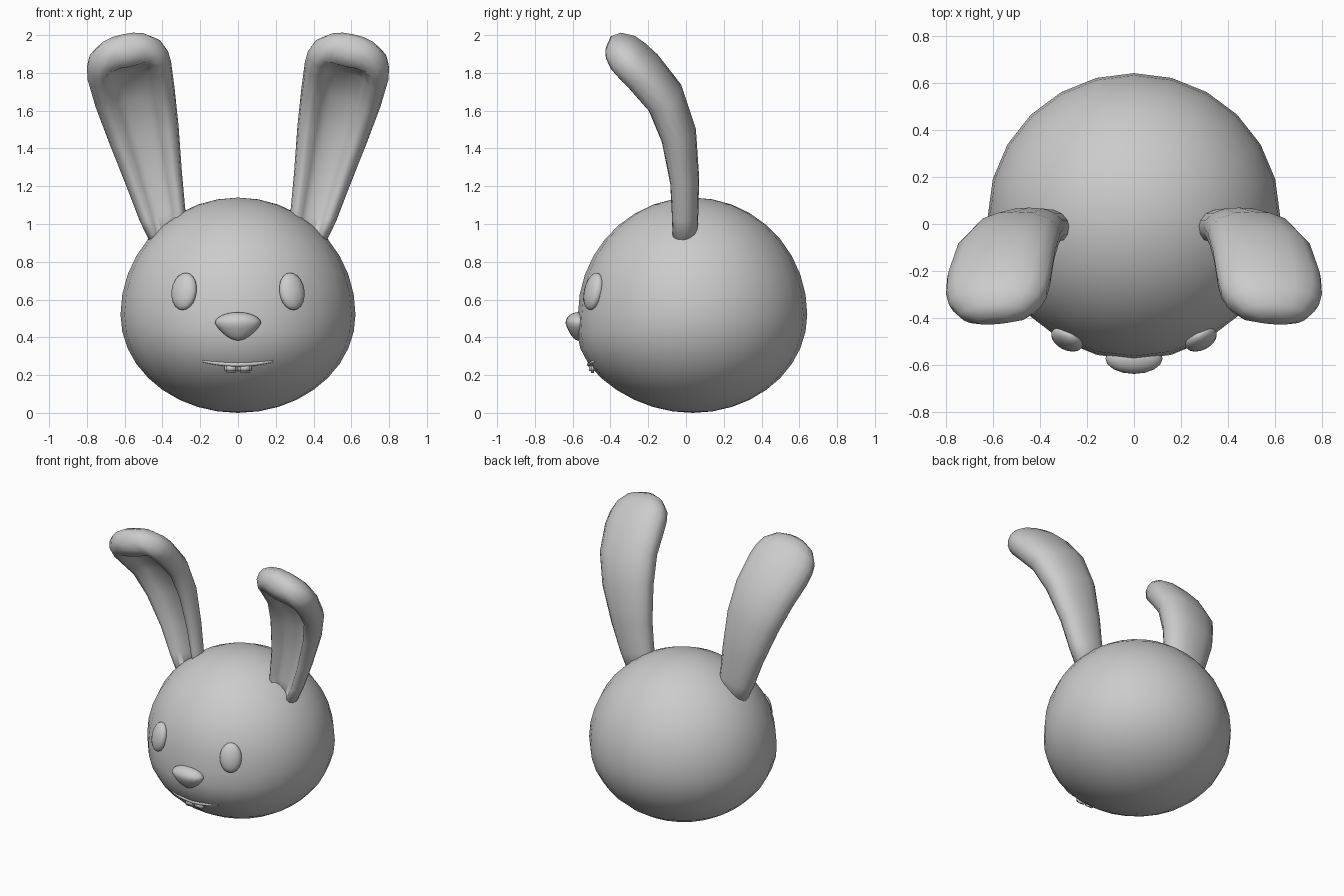
import bpy, bmesh, math
from mathutils import Vector, Matrix

if "Cube" in bpy.data.objects:
    bpy.data.objects.remove(bpy.data.objects["Cube"])


def finish(bm, name, mirror=False):
    bmesh.ops.recalc_face_normals(bm, faces=bm.faces)
    for f in bm.faces:
        f.smooth = True
    me = bpy.data.meshes.new(name)
    bm.to_mesh(me)
    bm.free()
    ob = bpy.data.objects.new(name, me)
    bpy.context.collection.objects.link(ob)
    if mirror:
        ob.modifiers.new("mirror", 'MIRROR')
    return ob


def ball(u, v):
    bm = bmesh.new()
    bmesh.ops.create_uvsphere(bm, u_segments=u, v_segments=v, radius=1)
    return bm


def loft(rings):
    bm = bmesh.new()
    loops = [[bm.verts.new(p) for p in r] for r in rings]
    n = len(loops[0])
    for a, b in zip(loops, loops[1:]):
        for i in range(n):
            j = (i + 1) % n
            bm.faces.new((a[i], a[j], b[j], b[i]))
    for l in (loops[0], loops[-1]):
        c = bm.verts.new(sum((v.co for v in l), Vector()) / n)
        for i in range(n):
            bm.faces.new((l[i], l[(i + 1) % n], c))
    return bm


# Head: squashed ball, widest a little below the middle, fuller lower face
bm = ball(24, 18)
for v in bm.verts:
    x, y, z = v.co
    bump = 0.03 * math.sin(math.pi * -z) * max(0, -y) if z < 0 else 0
    v.co = (0.622 * x, 0.035 + 0.607 * y - bump, 0.52 + z * (0.62 if z > 0 else 0.52))
head = finish(bm, "head")

# Ears: scooped section swept along a path curling forward
# centre x, y, z, half width, half thickness, scoop depth
path = [(.34, -.01, .87, .10, .07, .6),
        (.40, -.01, 1.05, .125, .075, .8),
        (.445, -.013, 1.24, .152, .083, 1),
        (.50, -.045, 1.48, .19, .10, 1),
        (.545, -.115, 1.67, .215, .107, 1),
        (.575, -.23, 1.81, .226, .11, 1),
        (.585, -.29, 1.868, .22, .107, .6),
        (.592, -.335, 1.908, .20, .10, 0),
        (.597, -.385, 1.945, .145, .072, 0),
        (.598, -.412, 1.957, .075, .036, 0)]
half = [(.4, .95), (.75, .72), (.95, .35), (1, 0), (.95, -.45), (.8, -.78), (.62, -.85)]
rings = []
for k, (x, y, z, w, t, s) in enumerate(path):
    a, b = path[max(k - 1, 0)], path[min(k + 1, len(path) - 1)]
    tan = (Vector(b[:3]) - Vector(a[:3])).normalized()
    side = Vector((1, 0, -.25))
    side = (side - tan * side.dot(tan)).normalized()
    back = tan.cross(side)
    if back.y < 0:
        back = -back
    right = half + [(.45, -.92 + .55 * s), (.25, -.97 + .8 * s)]
    sec = [(0, 1)] + right + [(0, -1 + .85 * s)] + [(-u, v) for u, v in reversed(right)]
    rings.append([Vector((x, y, z)) + side * u * w + back * v * t for u, v in sec])
finish(loft(rings), "ears", mirror=True)

# Eyes
bm = ball(16, 10)
bm.transform(Matrix.Translation((.285, -.49, .643)) @ Matrix.Rotation(math.radians(28), 4, 'Z')
             @ Matrix.Rotation(math.radians(-13), 4, 'X') @ Matrix.Diagonal((.073, .042, .101, 1)))
finish(bm, "eyes", mirror=True)

# Nose: rounded triangle
bm = ball(16, 12)
for v in bm.verts:
    x, y, z = v.co
    taper = 1 + .35 * min(z, 0)
    v.co = (.122 * x * taper, -.572 + .066 * y * taper, .475 + z * (.058 if z > 0 else .092))
finish(bm, "nose")

# Mouth: thin curved lip lying on the face
bpy.context.view_layer.update()
rings = []
for i in range(-6, 7):
    x = .185 * i / 6
    z = .256 + .018 * (i / 6) ** 2
    hit, loc, nor, idx = head.ray_cast(Vector((x, -2, z)), Vector((0, 1, 0)))
    r = .012 * (1 - .5 * (i / 6) ** 2)
    rings.append([Vector((x, loc.y + r * math.cos(a), z + r * math.sin(a)))
                  for a in [math.tau * k / 8 for k in range(8)]])
finish(loft(rings), "mouth")

# Front teeth: two small rounded blocks
bm = bmesh.new()
bmesh.ops.create_cube(bm, size=1)
bm.transform(Matrix.Translation((.036, -.495, .236)) @ Matrix.Diagonal((.07, .036, .05, 1)))
bmesh.ops.bevel(bm, geom=bm.edges[:], offset=.011, segments=2, affect='EDGES')
finish(bm, "front_teeth", mirror=True)
